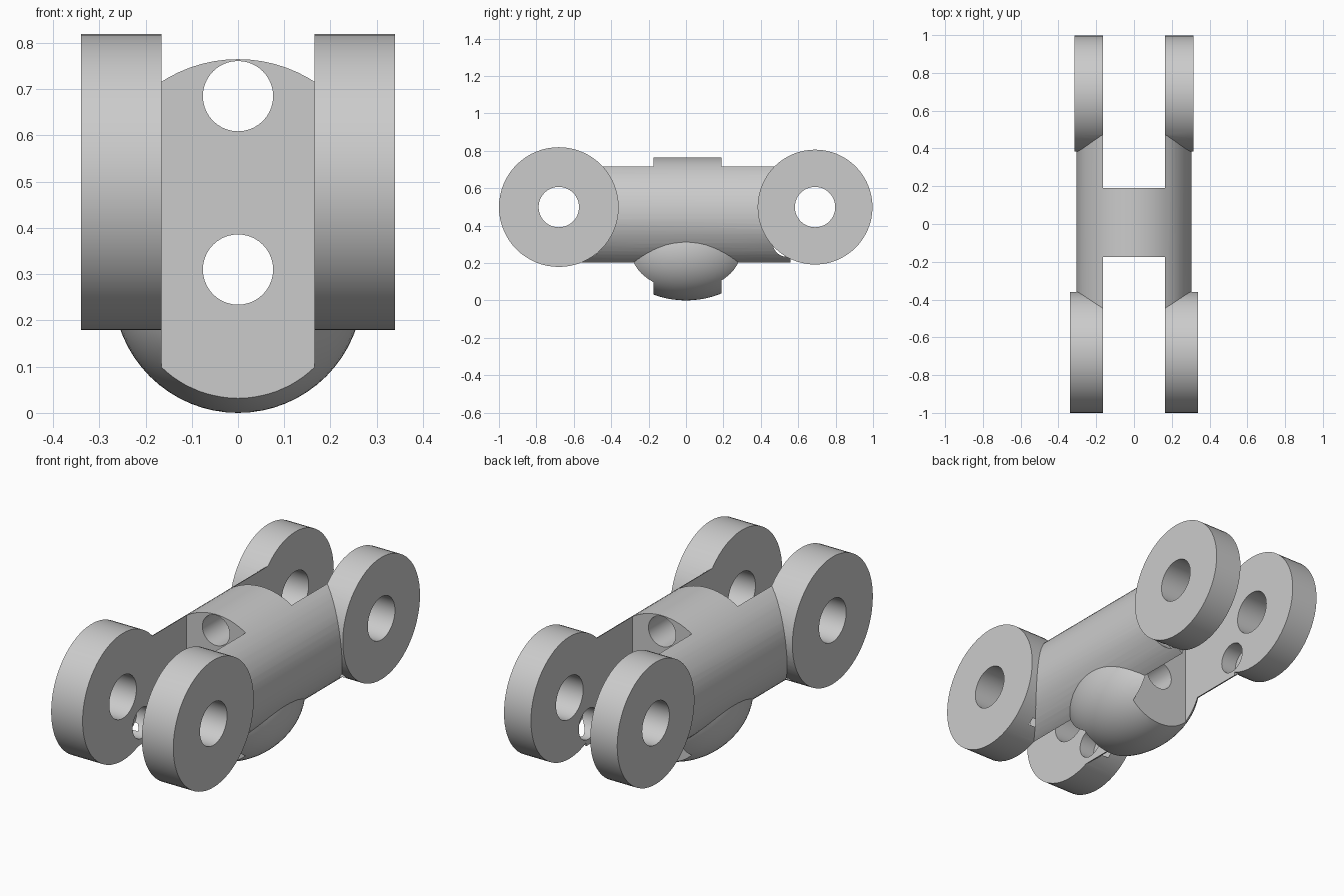
import bpy
import math
from mathutils import Matrix

cube = bpy.data.objects.get("Cube")
if cube:
    bpy.data.objects.remove(cube, do_unlink=True)

grey = bpy.data.materials.new("light_grey")
grey.use_nodes = True
COLOUR = (0.6, 0.6, 0.6, 1)
grey.diffuse_color = COLOUR
grey.node_tree.nodes["Principled BSDF"].inputs["Base Color"].default_value = COLOUR

INNER = 0.165          # half width of the fork gap


def finish(name):
    obj = bpy.context.object
    obj.name = name
    bpy.ops.object.transform_apply(location=True, rotation=True, scale=True)
    obj.data.materials.append(grey)
    return obj


def cylinder(name, axis, radius, centre, length, sides=64):
    turn = {"x": (0, math.pi / 2, 0), "y": (math.pi / 2, 0, 0)}[axis]
    bpy.ops.mesh.primitive_cylinder_add(vertices=sides, radius=radius, depth=length,
                                        location=centre, rotation=turn)
    return finish(name)


def box(name, low, high):
    bpy.ops.mesh.primitive_cube_add(size=1, location=[(a + b) / 2 for a, b in zip(low, high)])
    bpy.context.object.scale = [b - a for a, b in zip(low, high)]
    return finish(name)


def combine(target, tool, operation):
    """Boolean the tool into the target, then drop the tool."""
    mod = target.modifiers.new(tool.name, "BOOLEAN")
    mod.operation = operation
    mod.solver = "EXACT"
    mod.object = tool
    bpy.context.view_layer.update()
    graph = bpy.context.evaluated_depsgraph_get()
    mesh = bpy.data.meshes.new_from_object(target.evaluated_get(graph))
    target.modifiers.clear()
    target.data = mesh
    bpy.data.objects.remove(tool, do_unlink=True)


# Round barrel running front to back
link = cylinder("hinged_link", "y", 0.305, (0, 0, 0.46), 1.12, 72)

# Rounded pad under the barrel
bpy.ops.mesh.primitive_uv_sphere_add(segments=64, ring_count=32, location=(0, 0, 0.27))
bpy.context.object.scale = (0.27, 0.373, 0.27)
combine(link, finish("pad"), "UNION")

# Hinge discs: y centre, radius, outer face
hinges = [(-0.68, 0.32, 0.34), (0.69, 0.307, 0.315)]
for y, radius, outer in hinges:
    for side in (-1, 1):
        start = 0.1
        disc = cylinder("hinge_disc", "x", radius,
                        (side * (start + outer) / 2, y, 0.499), outer - start)
        combine(link, disc, "UNION")

# Fork gaps at both ends, leaving the middle web
for near, far in ((-1.2, -0.175), (0.19, 1.2)):
    combine(link, box("fork_gap", (-INNER, near, -0.5), (INNER, far, 1.5)), "DIFFERENCE")

# Pin holes and blind pockets in the fork walls
for y, radius, outer in hinges:
    combine(link, cylinder("pin_hole", "x", 0.108, (0, y, 0.499), 1, 48), "DIFFERENCE")
for y in (-0.525, 0.54):
    combine(link, cylinder("pocket", "x", 0.077, (0, y, 0.31), 0.5, 40), "DIFFERENCE")

# Cord holes through the web
for z in (0.31, 0.685):
    combine(link, cylinder("cord_hole", "y", 0.076, (0, 0, z), 0.5, 40), "DIFFERENCE")

bpy.ops.object.select_all(action="DESELECT")
link.select_set(True)
bpy.context.view_layer.objects.active = link
bpy.ops.object.shade_smooth_by_angle(angle=math.radians(30))
